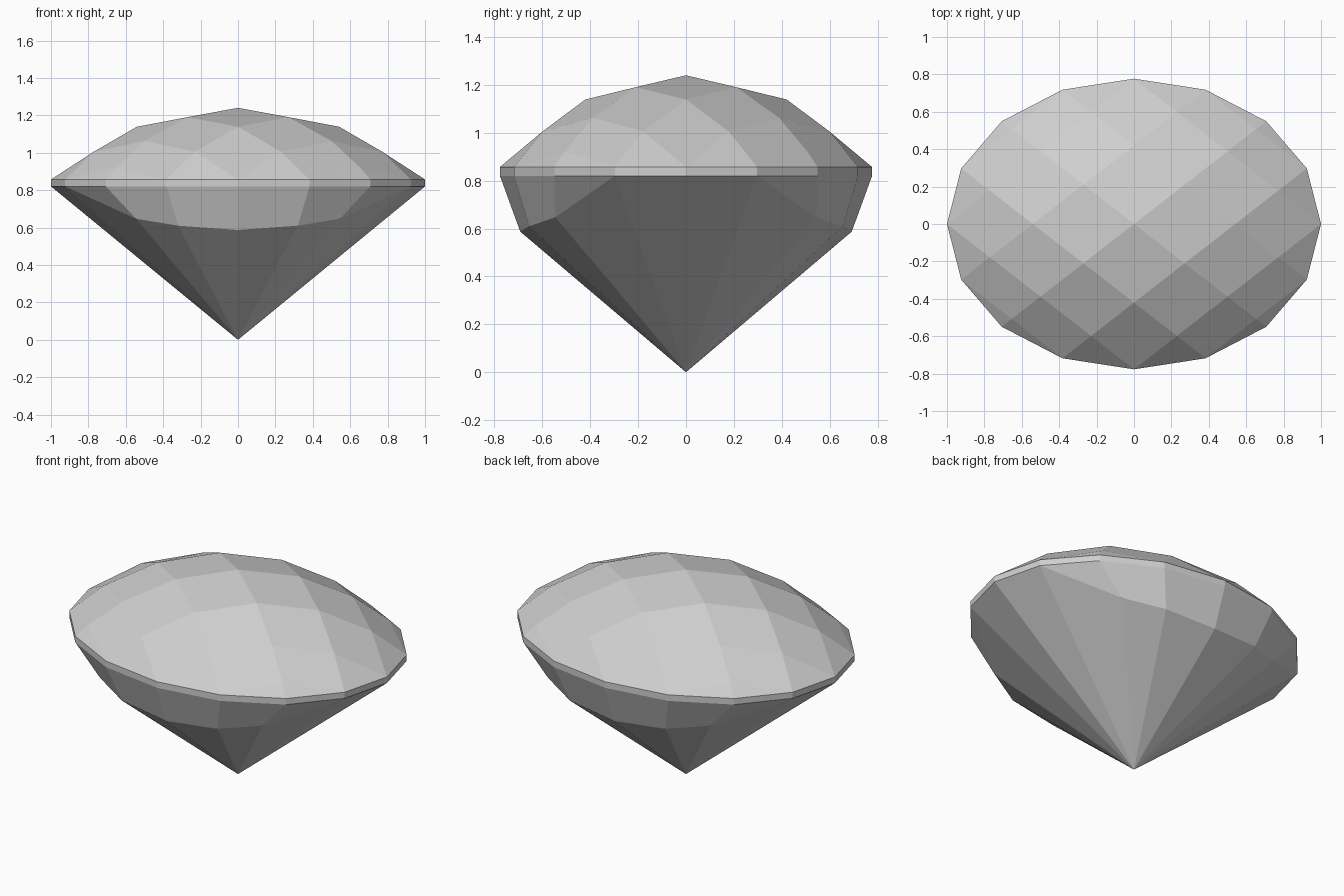
import bpy, bmesh, math

cube = bpy.data.objects.get("Cube")
if cube:
    bpy.data.objects.remove(cube)

STEP = math.pi / 8        # sixteen-sided outline
DEPTH = 0.777             # y radius of the oval
TOP, GIRDLE_TOP, GIRDLE_LOW = 1.24, 0.857, 0.82

stone = bpy.data.materials.new("grey_stone")
stone.use_nodes = True
colour = (0.62, 0.62, 0.62, 1)
stone.diffuse_color = colour
stone.node_tree.nodes["Principled BSDF"].inputs["Base Color"].default_value = colour


def build(name, faces):
    """Make a flat shaded part from faces given as lists of points."""
    bm = bmesh.new()
    for points in faces:
        unique = []
        for p in points:
            if p not in unique:
                unique.append(p)
        if len(unique) > 2:
            bm.faces.new([bm.verts.new(p) for p in unique])
    bmesh.ops.remove_doubles(bm, verts=bm.verts, dist=1e-4)
    mesh = bpy.data.meshes.new(name)
    bm.to_mesh(mesh)
    bm.free()
    mesh.materials.append(stone)
    obj = bpy.data.objects.new(name, mesh)
    bpy.context.collection.objects.link(obj)
    return obj


def rim(k, z):
    return (math.cos(k * STEP), DEPTH * math.sin(k * STEP), z)


# Crown: a shallow dome cut by two crossing sets of vertical planes
drop = TOP - GIRDLE_TOP
radius = (1 + drop ** 2) / (2 * drop)


def dome(i, j):
    u, v = math.sin(i * STEP), math.sin(j * STEP)
    z = TOP - radius + math.sqrt(radius ** 2 - u * u - v * v)
    return ((u - v) * math.sqrt(0.5), DEPTH * (u + v) * math.sqrt(0.5), z)


crown = []
for i in range(-4, 4):
    for j in range(-4, 4):
        cell = [(i, j), (i + 1, j), (i + 1, j + 1), (i, j + 1)]
        inside = [dome(*c) for c in cell if abs(c[0]) + abs(c[1]) <= 4]
        if len(inside) > 2:
            crown.append(inside)
build("crown", crown)

# Girdle: thin upright band
build("girdle", [[rim(k, GIRDLE_LOW), rim(k + 1, GIRDLE_LOW),
                  rim(k + 1, GIRDLE_TOP), rim(k, GIRDLE_TOP)] for k in range(16)])

# Pavilion: steep side walls front and back, then long facets to the point
WALL_FOOT = {2: (0.545, 0.545, 0.647), 3: (0.32, 0.655, 0.61), 4: (0, 0.692, 0.587)}


def foot(k):
    k %= 16
    quarter = min(k % 8, 8 - k % 8)
    if quarter not in WALL_FOOT:
        return rim(k, GIRDLE_LOW)
    x, y, z = WALL_FOOT[quarter]
    return (x if k < 4 or k > 12 else -x, y if k < 8 else -y, z)


pavilion = []
for k in range(16):
    pavilion.append([rim(k, GIRDLE_LOW), foot(k), foot(k + 1), rim(k + 1, GIRDLE_LOW)])
    pavilion.append([(0, 0, 0), foot(k + 1), foot(k)])
build("pavilion", pavilion)
